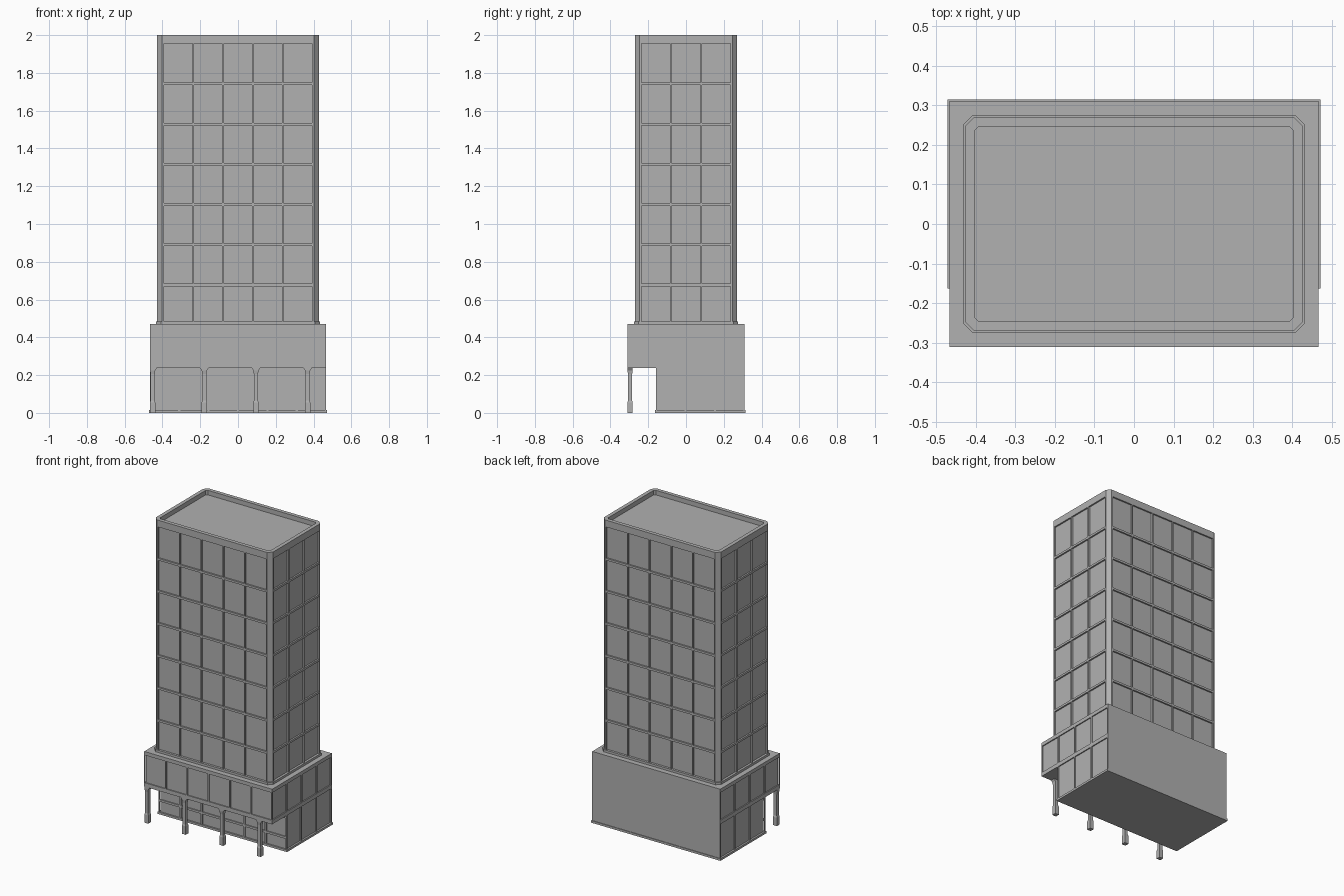
import bpy
import bmesh

if "Cube" in bpy.data.objects:
    bpy.data.objects.remove(bpy.data.objects["Cube"], do_unlink=True)

GREY = (0.44, 0.44, 0.44, 1)
mat = bpy.data.materials.new("concrete_grey")
mat.use_nodes = True
mat.diffuse_color = GREY
mat.node_tree.nodes["Principled BSDF"].inputs["Base Color"].default_value = GREY


def finish(bm, name):
    bmesh.ops.recalc_face_normals(bm, faces=bm.faces)
    mesh = bpy.data.meshes.new(name)
    bm.to_mesh(mesh)
    bm.free()
    mesh.materials.append(mat)
    obj = bpy.data.objects.new(name, mesh)
    bpy.context.collection.objects.link(obj)
    return obj


def add_loft(bm, rings):
    """Closed solid through rings of matching points."""
    loops = [[bm.verts.new(p) for p in ring] for ring in rings]
    for a, b in zip(loops, loops[1:]):
        for i in range(len(a)):
            j = (i + 1) % len(a)
            bm.faces.new((a[i], a[j], b[j], b[i]))
    bm.faces.new(loops[0])
    return bm.faces.new(loops[-1])


def add_prism(bm, outline, z0, z1):
    return add_loft(bm, [[(x, y, z) for x, y in outline] for z in (z0, z1)])


def add_box(bm, x0, x1, y0, y1, z0, z1):
    add_prism(bm, [(x0, y0), (x1, y0), (x1, y1), (x0, y1)], z0, z1)


def box(name, *size):
    bm = bmesh.new()
    add_box(bm, *size)
    return finish(bm, name)


def octagon(x, y, c):
    return [(-x + c, -y), (x - c, -y), (x, -y + c), (x, y - c),
            (x - c, y), (-x + c, y), (-x, y - c), (-x, -y + c)]


def facade(name, axis, wall, depth, u0, u1, z0, z1, bays, rails, bar=0.008, rail=0.014):
    """Mullions and rails standing proud of a recessed wall; wall is the outer plane."""
    bm = bmesh.new()
    inner = wall - depth * (1 if wall > 0 else -1)
    d0, d1 = min(wall, inner), max(wall, inner)

    def strip(a, b, lo, hi):
        if axis == "y":
            add_box(bm, a, b, d0, d1, lo, hi)
        else:
            add_box(bm, d0, d1, a, b, lo, hi)

    for i in range(bays + 1):
        u = u0 + (u1 - u0) * i / bays
        strip(max(u0, u - bar / 2), min(u1, u + bar / 2), z0, z1)
    for z in rails:
        strip(u0, u1, z - rail / 2, z + rail / 2)
    return finish(bm, name)


# Tower core, foot and parapet roof
TX, TY, CH, REC = 0.428, 0.271, 0.025, 0.01
TOP, FOOT, CAP = 2.0, 0.485, 1.955

bm = bmesh.new()
add_prism(bm, octagon(TX - REC, TY - REC, CH), 0.47, CAP)
finish(bm, "tower_core")

bm = bmesh.new()
add_prism(bm, octagon(TX + 0.005, TY + 0.005, CH), 0.468, FOOT)
finish(bm, "tower_foot")

bm = bmesh.new()
roof = add_prism(bm, octagon(TX, TY, CH), CAP, TOP)
bm.normal_update()
bmesh.ops.inset_region(bm, faces=[roof], thickness=0.025, use_even_offset=True)
rim = bmesh.ops.extrude_discrete_faces(bm, faces=[roof])["faces"][0]
for v in rim.verts:
    v.co.z -= 0.03
finish(bm, "roof_parapet")

# Chamfered corner posts
W = CH + 0.006
bm = bmesh.new()
for sx in (-1, 1):
    for sy in (-1, 1):
        corner = [(TX - W, TY), (TX - CH, TY), (TX, TY - CH), (TX, TY - W), (TX - W, TY - W)]
        add_prism(bm, [(sx * x, sy * y) for x, y in corner], FOOT, CAP)
finish(bm, "corner_posts")

# Tower facades: seven storeys, five bays wide, three deep
levels = [CAP - 0.213 * i for i in range(1, 7)]
for s, front, side in ((-1, "front", "right"), (1, "back", "left")):
    facade(front + "_tower_grid", "y", s * TY, REC, -TX + W, TX - W, FOOT, CAP, 5, levels)
    facade(side + "_tower_grid", "x", s * TX, REC, -TY + W, TY - W, FOOT, CAP, 3, levels)

# Podium upper storey, overhanging the entrance
PX, PY, D = 0.467, 0.311, 0.007
WALL = -0.16
box("podium_upper_core", -PX + D, PX - D, -PY + D, PY - D, 0.25, 0.46)
box("podium_roof_slab", -PX, PX, -PY, PY, 0.446, 0.47)
box("podium_floor_slab", -PX, PX, -PY, PY, 0.238, 0.264)
box("podium_back_wall", -PX, PX, PY - D, PY, 0, 0.47)
facade("podium_front_grid", "y", -PY, D, -PX, PX, 0.26, 0.45, 6, [], 0.01)

# Podium ground storey
box("ground_core", -PX + D, PX - D, WALL + D, PY - D, 0, 0.25)
box("ground_plinth", -PX - 0.005, PX + 0.005, WALL - 0.003, PY + 0.004, 0, 0.014)
facade("ground_front_grid", "y", WALL, D, -PX, PX, 0, 0.24, 6, [0.09, 0.225], 0.012)
for s, side in ((-1, "right"), (1, "left")):
    facade(side + "_podium_grid", "x", s * PX, D, -PY, PY, 0.26, 0.45, 4, [], 0.01)
    facade(side + "_ground_grid", "x", s * PX, D, WALL, PY, 0, 0.24, 3, [], 0.01)

# Entrance columns with a thicker base and a flared head
PROFILE = [(0, 0.014), (0.055, 0.014), (0.065, 0.011), (0.205, 0.011),
           (0.225, 0.014), (0.24, 0.024)]
for i in range(4):
    cx, cy = -0.452 + 0.2735 * i, -0.296
    bm = bmesh.new()
    rings = []
    for z, r in PROFILE:
        ry = min(r, 0.014)
        x0, x1 = max(cx - r, -PX), cx + r
        rings.append([(x0, cy - ry, z), (x1, cy - ry, z), (x1, cy + ry, z), (x0, cy + ry, z)])
    add_loft(bm, rings)
    finish(bm, "entrance_column_%d" % (i + 1))
